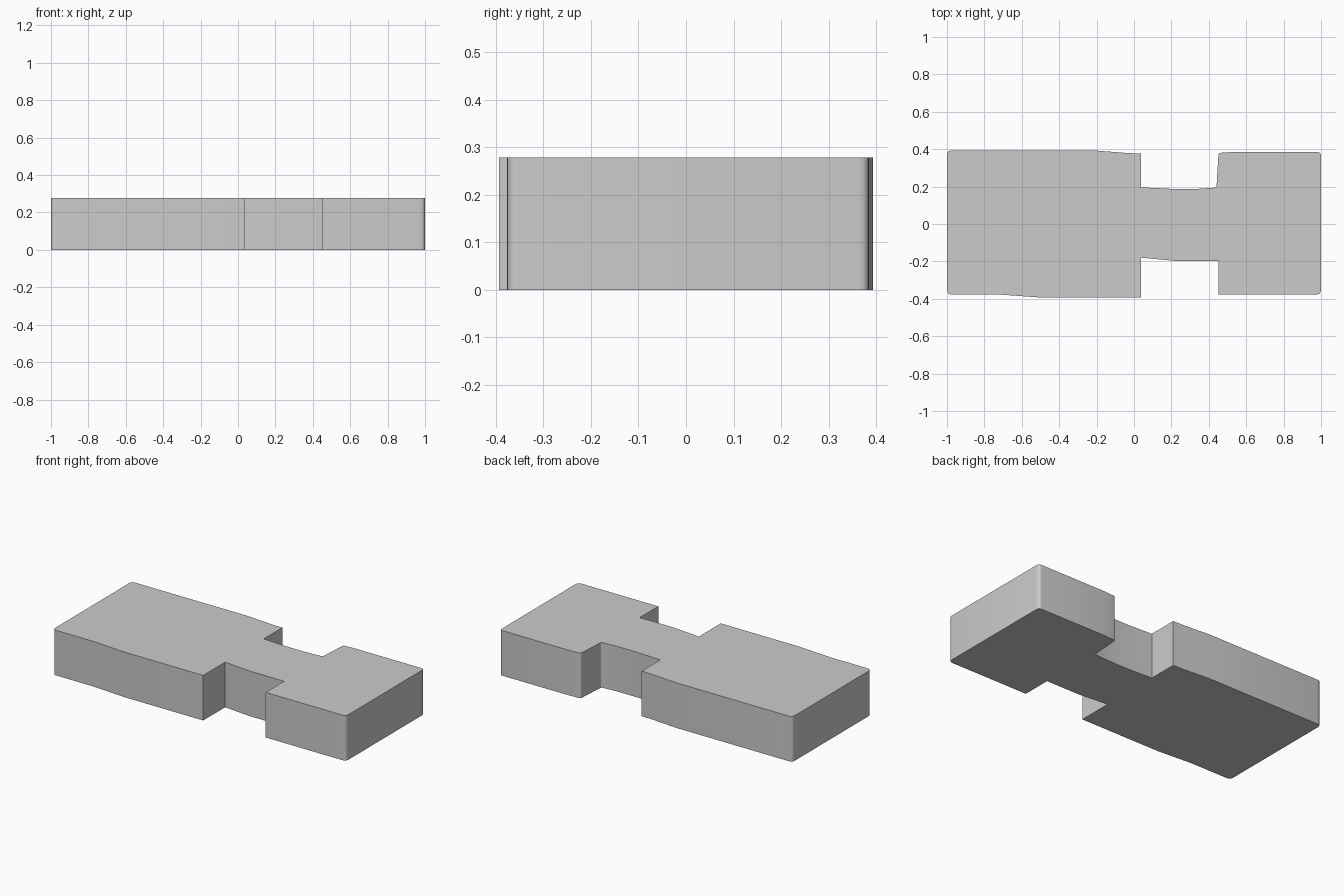
import bpy, bmesh
from mathutils import Vector

if "Cube" in bpy.data.objects:
    bpy.data.objects.remove(bpy.data.objects["Cube"])

HEIGHT = 0.278

# Outline seen from above, counter-clockwise: x, y, corner radius
OUTLINE = [
    (-1.0, -0.377, 0.026), (-0.72, -0.377, 0), (-0.5, -0.393, 0), (0.038, -0.393, 0),
    (0.038, -0.18, 0), (0.22, -0.197, 0), (0.453, -0.197, 0), (0.453, -0.377, 0),
    (1.0, -0.377, 0.026), (1.0, 0.385, 0.022), (0.53, 0.385, 0), (0.452, 0.38, 0.012),
    (0.441, 0.195, 0.008), (0.34, 0.188, 0), (0.2, 0.188, 0), (0.038, 0.196, 0),
    (0.038, 0.377, 0), (-0.03, 0.379, 0), (-0.21, 0.393, 0), (-1.0, 0.393, 0.026),
]


def rounded(points, steps=4):
    """Replace each corner that has a radius with a short curve."""
    result = []
    for i, (x, y, r) in enumerate(points):
        p = Vector((x, y))
        if not r:
            result.append(p)
            continue
        before = Vector(points[i - 1][:2])
        after = Vector(points[(i + 1) % len(points)][:2])
        a = p + (before - p).normalized() * r
        b = p + (after - p).normalized() * r
        for k in range(steps + 1):
            t = k / steps
            result.append(a * (1 - t) ** 2 + p * 2 * t * (1 - t) + b * t ** 2)
    return result


# Flat block with a narrow waist, extruded from its outline
bm = bmesh.new()
base = bm.faces.new([bm.verts.new((p.x, p.y, 0)) for p in rounded(OUTLINE)])
top = bmesh.ops.extrude_face_region(bm, geom=[base], use_keep_orig=True)["geom"]
bmesh.ops.translate(bm, vec=(0, 0, HEIGHT),
                    verts=[v for v in top if isinstance(v, bmesh.types.BMVert)])
bmesh.ops.recalc_face_normals(bm, faces=bm.faces)
mesh = bpy.data.meshes.new("notched_block")
bm.to_mesh(mesh)
bm.free()
block = bpy.data.objects.new("notched_block", mesh)
bpy.context.collection.objects.link(block)

# Smooth rounded corners, sharp rims
bpy.context.view_layer.objects.active = block
block.select_set(True)
bpy.ops.object.shade_smooth_by_angle()
